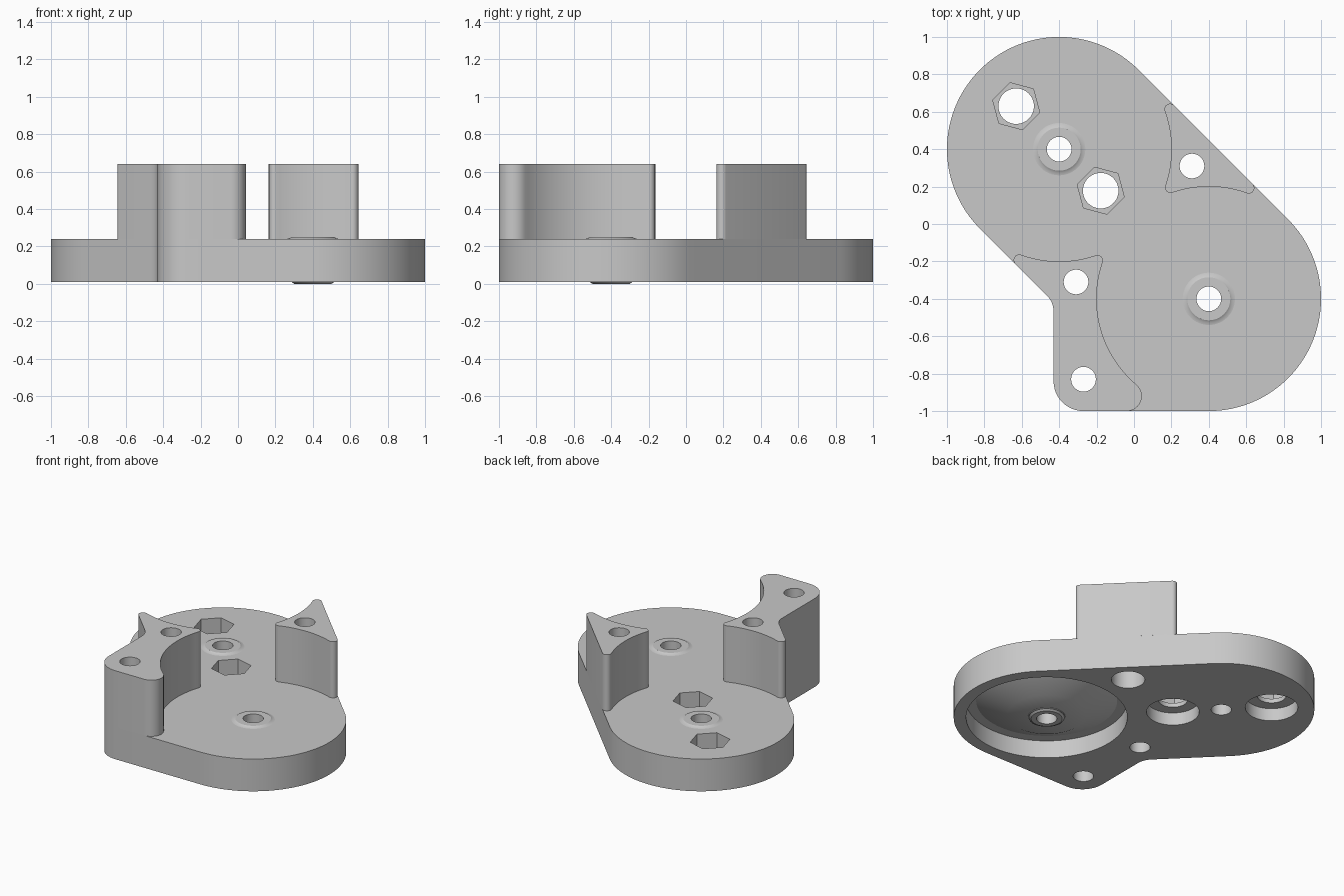
import bpy, bmesh, math

cube = bpy.data.objects.get("Cube")
if cube:
    bpy.data.objects.remove(cube, do_unlink=True)

grey = bpy.data.materials.new("plain grey")
grey.use_nodes = True
colour = (0.58, 0.58, 0.58, 1)
grey.diffuse_color = colour
grey.node_tree.nodes["Principled BSDF"].inputs["Base Color"].default_value = colour

# Heights of the plate and towers
BOTTOM, DECK, TOP = 0.01, 0.24, 0.64
A, B = (-0.4, 0.4), (0.4, -0.4)      # centres of the two rounded plate ends
BORE = 0.066


def arc(c, r, a0, a1, n=12):
    """Points along an arc, angles in degrees."""
    pts = []
    for i in range(n + 1):
        a = math.radians(a0 + (a1 - a0) * i / n)
        pts.append((c[0] + r * math.cos(a), c[1] + r * math.sin(a)))
    return pts


def finish(name, bm):
    bmesh.ops.recalc_face_normals(bm, faces=bm.faces)
    me = bpy.data.meshes.new(name)
    bm.to_mesh(me)
    bm.free()
    me.materials.append(grey)
    ob = bpy.data.objects.new(name, me)
    bpy.context.collection.objects.link(ob)
    return ob


def prism(name, outline, z0, z1):
    """Extrude a flat outline from z0 to z1."""
    bm = bmesh.new()
    face = bm.faces.new([bm.verts.new((x, y, z0)) for x, y in outline])
    ext = bmesh.ops.extrude_face_region(bm, geom=[face])
    verts = [g for g in ext["geom"] if isinstance(g, bmesh.types.BMVert)]
    bmesh.ops.translate(bm, verts=verts, vec=(0, 0, z1 - z0))
    return finish(name, bm)


def ring(name, c, profile, n=96):
    """Revolve a closed (radius, z) profile around a vertical axis."""
    bm = bmesh.new()
    loops = []
    for i in range(n):
        a = math.tau * i / n
        loops.append([bm.verts.new((c[0] + r * math.cos(a), c[1] + r * math.sin(a), z))
                      for r, z in profile])
    m = len(profile)
    for i in range(n):
        p, q = loops[i], loops[(i + 1) % n]
        for j in range(m):
            k = (j + 1) % m
            bm.faces.new((p[j], q[j], q[k], p[k]))
    return finish(name, bm)


def cut(ob, cutter):
    cutter.hide_render = True
    mod = ob.modifiers.new("cut", 'BOOLEAN')
    mod.operation = 'DIFFERENCE'
    mod.solver = 'EXACT'
    mod.object = cutter
    bpy.context.view_layer.objects.active = ob
    bpy.ops.object.modifier_apply(modifier=mod.name)
    bpy.data.objects.remove(cutter, do_unlink=True)


def drill(ob, c, r, z0=-0.1, z1=0.8, sides=48, turn=0):
    cut(ob, prism("cutter", arc(c, r, turn, turn + 360, sides)[:-1], z0, z1))


# Lower left edge shared by the plate and the front tower
edge = arc((-0.55, -0.468), 0.12, 45, 0, 8) + arc((-0.27, -0.84), 0.16, 180, 270)

# Plate
plate = prism("base_plate",
              arc(A, 0.6, 45, 225, 64) + edge + arc(B, 0.6, -90, 45, 48),
              BOTTOM, DECK)

# Round recess underneath with a low cone left standing in it
cut(plate, ring("cutter", B, [(0.52, -0.05), (0.52, 0.135), (0.455, 0.135),
                              (0.25, 0.03), (0.12, 0.014), (0.12, -0.05)]))

# Plate bores
for c in (A, B, (-0.31, -0.31), (-0.27, -0.83)):
    drill(plate, c, BORE)
drill(plate, (0.31, 0.31), 0.108)

# Nut pockets: through hole, hexagon above, counterbore below
for d in (0.63, 0.178):
    drill(plate, (-d, d), 0.095)
    drill(plate, (-d, d), 0.13, 0.13, 0.3, sides=6, turn=45)
    drill(plate, (-d, d), 0.17, -0.1, 0.10)

# Back tower: two hollow sides and three rounded corners
back = prism("back_tower",
             arc((0.1928, 0.6134), 0.03, 45, 199.8)
             + arc(A, 0.6, 19.8, -18.9, 20)[1:-1]
             + arc((0.196, 0.196), 0.03, 161.1, 288.9)
             + arc(B, 0.6, 108.9, 70.2, 20)[1:-1]
             + arc((0.6134, 0.1928), 0.03, 250.2, 405), DECK, TOP)
drill(back, (0.31, 0.31), BORE)

# Front tower
front = prism("front_tower",
              arc((-0.6134, -0.1928), 0.03, 70.2, 225) + edge
              + arc((-0.038, -0.92), 0.08, -90, 49.9)
              + arc(B, 0.6, 229.9, 161.1, 32)[1:-1]
              + arc((-0.196, -0.196), 0.03, -18.9, 108.9)
              + arc(A, 0.6, 288.9, 250.2, 20)[1:-1], DECK, TOP)
drill(front, (-0.31, -0.31), BORE)
drill(front, (-0.27, -0.83), BORE)

# Raised spacer rings around the main bores
top_profile = [(BORE, 0.235), (BORE, 0.25), (0.115, 0.25), (0.125, 0.243),
               (0.14, DECK), (0.14, 0.235)]
parts = [plate, back, front,
         ring("rear_spacer_ring", A, top_profile, 48),
         ring("front_spacer_ring", B, top_profile, 48),
         ring("lower_spacer_ring", B, [(BORE, 0.02), (BORE, 0), (0.1, 0),
                                       (0.12, 0.014), (0.12, 0.02)], 48)]

# Smooth the curved walls, keep edges sharp
bpy.ops.object.select_all(action='DESELECT')
for ob in parts:
    ob.select_set(True)
bpy.context.view_layer.objects.active = plate
bpy.ops.object.shade_smooth_by_angle(angle=math.radians(25))
